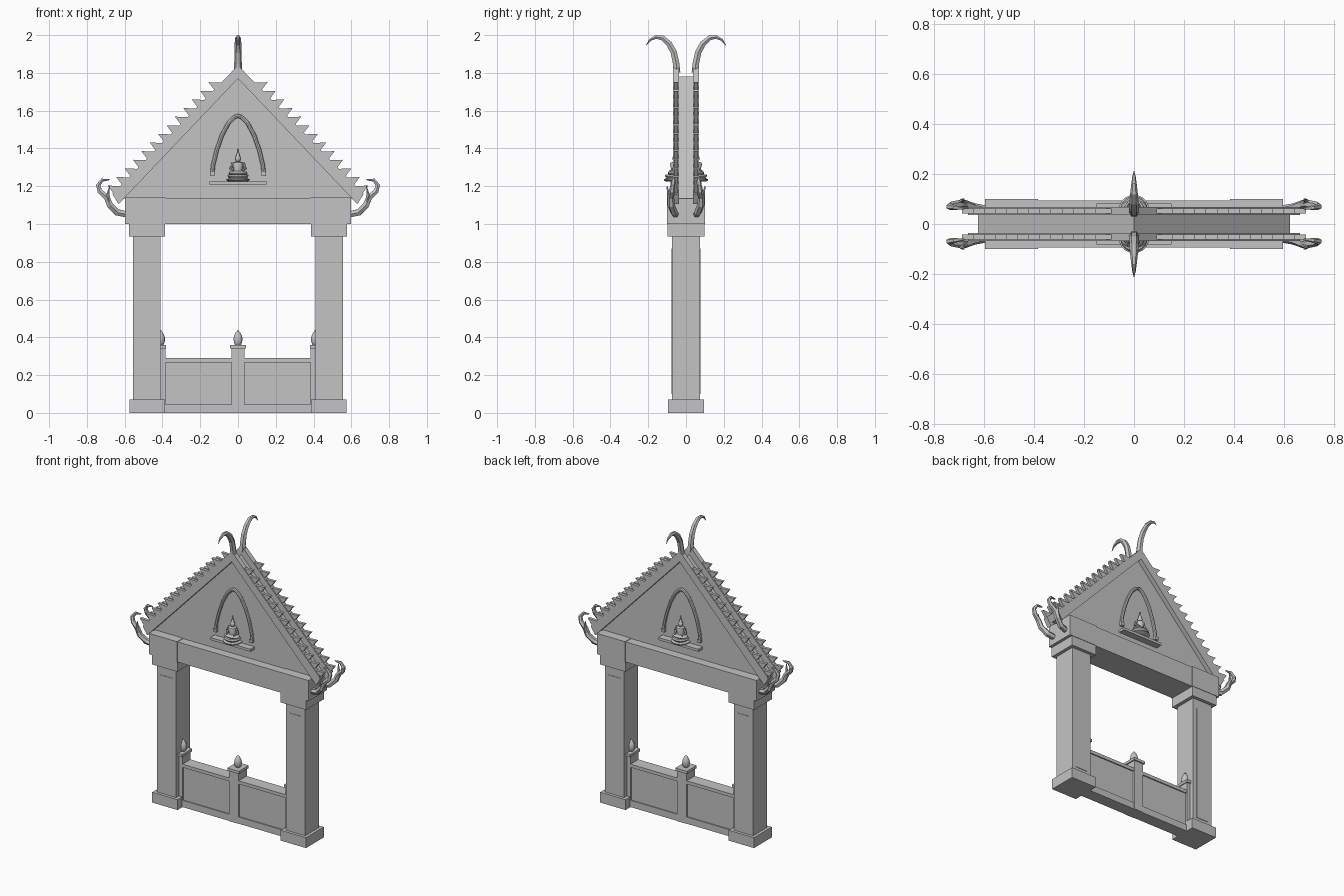
import bpy, bmesh, math
from mathutils import Vector

if "Cube" in bpy.data.objects:
    bpy.data.objects.remove(bpy.data.objects["Cube"])

stone = bpy.data.materials.new("grey stone")
stone.use_nodes = True
GREY = (0.55, 0.55, 0.55, 1)
stone.diffuse_color = GREY
stone.node_tree.nodes["Principled BSDF"].inputs["Base Color"].default_value = GREY


def finish(name, bm, smooth=False):
    bmesh.ops.recalc_face_normals(bm, faces=bm.faces[:])
    me = bpy.data.meshes.new(name)
    bm.to_mesh(me)
    bm.free()
    me.materials.append(stone)
    ob = bpy.data.objects.new(name, me)
    bpy.context.collection.objects.link(ob)
    if smooth:
        bpy.ops.object.select_all(action='DESELECT')
        ob.select_set(True)
        bpy.context.view_layer.objects.active = ob
        bpy.ops.object.shade_smooth_by_angle(angle=math.radians(40))
    return ob


def prism(name, outline, y0, y1):
    """Extrude an x-z outline between two depths."""
    bm = bmesh.new()
    face = bm.faces.new([bm.verts.new((x, y0, z)) for x, z in outline])
    new = bmesh.ops.extrude_face_region(bm, geom=[face])["geom"]
    bmesh.ops.translate(bm, vec=(0, y1 - y0, 0),
                        verts=[v for v in new if isinstance(v, bmesh.types.BMVert)])
    return finish(name, bm)


def box(name, x0, x1, z0, z1, depth, y=0):
    return prism(name, [(x0, z0), (x1, z0), (x1, z1), (x0, z1)], y - depth, y + depth)


def lathe(name, profile, x, y, z, sides=16, smooth=True):
    """Spin (radius, height) pairs around a vertical axis."""
    bm = bmesh.new()
    vs = [bm.verts.new((r, 0, h)) for r, h in profile]
    es = [bm.edges.new(p) for p in zip(vs, vs[1:])]
    bmesh.ops.spin(bm, geom=vs + es, cent=(0, 0, 0), axis=(0, 0, 1),
                   angle=math.tau, steps=sides)
    bmesh.ops.remove_doubles(bm, verts=bm.verts[:], dist=0.0001)
    bmesh.ops.translate(bm, vec=(x, y, z), verts=bm.verts[:])
    return finish(name, bm, smooth)


def sweep(name, path, radii, normal, sides=6):
    """Tapered tube along a path; normal is the side direction."""
    bm = bmesh.new()
    pts, n = [Vector(p) for p in path], Vector(normal)
    rings = []
    for i, p in enumerate(pts):
        t = (pts[min(i + 1, len(pts) - 1)] - pts[max(i - 1, 0)]).normalized()
        b = t.cross(n).normalized()
        side = b.cross(t)
        rings.append([bm.verts.new(p + radii[i] * (side * math.cos(a) + b * math.sin(a)))
                      for a in [math.tau * k / sides for k in range(sides)]])
    for r, s in zip(rings, rings[1:]):
        for k in range(sides):
            j = (k + 1) % sides
            bm.faces.new((r[k], r[j], s[j], s[k]))
    bm.faces.new(rings[0])
    bm.faces.new(rings[-1])
    return finish(name, bm)


def ball(name, centre, size):
    bm = bmesh.new()
    bmesh.ops.create_uvsphere(bm, u_segments=14, v_segments=8, radius=1)
    bmesh.ops.scale(bm, vec=size, verts=bm.verts[:])
    bmesh.ops.translate(bm, vec=centre, verts=bm.verts[:])
    return finish(name, bm, True)


def rake(x):
    return 1.84 - 1.025 * x


BUD = [(0, -0.01), (0.016, 0), (0.02, 0.01), (0.024, 0.025), (0.022, 0.045),
       (0.012, 0.065), (0, 0.08)]

# Lintel and low wall
box("lintel", -0.39, 0.39, 1.0, 1.137, 0.095)
box("low_wall", -0.42, 0.42, 0, 0.28, 0.034)
box("wall_coping", -0.42, 0.42, 0.268, 0.29, 0.042)
box("wall_plinth", -0.42, 0.42, 0, 0.045, 0.042)
box("middle_post", -0.035, 0.035, 0, 0.35, 0.045)
box("middle_post_cap", -0.043, 0.043, 0.342, 0.36, 0.053)
lathe("middle_post_bud", BUD, 0, 0, 0.36)

# Gable wall
prism("gable_wall", [(-0.625, 1.135), (0.625, 1.135), (0, 1.78)], -0.037, 0.037)

for sx, side in ((1, "left"), (-1, "right")):
    def xbox(name, x0, x1, *rest, **kw):
        box(side + "_" + name, sx * x0, sx * x1, *rest, **kw)

    # Column with base, capital and lintel block
    xbox("column", 0.41, 0.555, 0, 1.0, 0.075)
    xbox("column_base", 0.386, 0.575, 0, 0.07, 0.095)
    xbox("column_capital", 0.386, 0.577, 0.935, 1.0, 0.097)
    xbox("lintel_block", 0.385, 0.597, 1.0, 1.14, 0.1)
    xbox("end_post", 0.385, 0.45, 0, 0.35, 0.045)
    xbox("end_post_cap", 0.38, 0.46, 0.342, 0.36, 0.053)
    lathe(side + "_end_post_bud", BUD, sx * 0.41, 0, 0.36)

    for sy, face in ((-1, "front"), (1, "back")):
        tag = face + "_" + side + "_"
        xbox(face + "_column_panel", 0.437, 0.528, 0.1, 0.87, 0.002, y=sy * 0.076)

        # Sloping edge board with its row of teeth
        prism(tag + "rake_board",
              [(0, 1.84), (sx * 0.665, rake(0.665)), (sx * 0.632, 1.105), (0, 1.77)],
              sy * 0.036, sy * 0.068)
        for i in range(13):
            x = 0.09 + 0.0445 * i
            prism(tag + "tooth_%d" % (i + 1),
                  [(sx * (x - 0.01), rake(x)), (sx * (x + 0.066), rake(x) + 0.003),
                   (sx * (x + 0.036), rake(x + 0.036)), (sx * x, rake(x) - 0.03)],
                  sy * 0.043, sy * 0.063)

        # Curled eave ornament
        curl = [(0.585, 0.055, 1.05), (0.64, 0.063, 1.062), (0.678, 0.078, 1.1),
                (0.695, 0.08, 1.14), (0.732, 0.075, 1.175), (0.74, 0.07, 1.205),
                (0.72, 0.066, 1.232), (0.68, 0.062, 1.235)]
        sweep(tag + "eave_curl", [(sx * x, sy * y, z) for x, y, z in curl],
              [0.018, 0.02, 0.019, 0.017, 0.015, 0.013, 0.01, 0.003], (0, 1, 0))
        spur = [(0.675, 0.078, 1.1), (0.69, 0.092, 1.15), (0.68, 0.1, 1.2)]
        sweep(tag + "eave_spur", [(sx * x, sy * y, z) for x, y, z in spur],
              [0.012, 0.01, 0.002], (0, 1, 0))

for sy, face in ((-1, "front"), (1, "back")):
    # Horn rising from the ridge
    horn = [(0.048, 1.8), (0.052, 1.85), (0.065, 1.91), (0.09, 1.955),
            (0.125, 1.985), (0.16, 1.99), (0.19, 1.975), (0.212, 1.945)]
    sweep(face + "_ridge_horn", [(0, sy * y, z) for y, z in horn],
          [0.021, 0.02, 0.019, 0.018, 0.015, 0.011, 0.007, 0.001], (1, 0, 0))

    # Pointed arch
    half = [(0.137, 1.255), (0.132, 1.31), (0.113, 1.39), (0.085, 1.47),
            (0.05, 1.535), (0.02, 1.565)]
    arch = half + [(0, 1.573)] + [(-x, z) for x, z in reversed(half)]
    sweep(face + "_niche_arch", [(x, sy * 0.042, z) for x, z in arch],
          [0.011] * len(arch), (0, 1, 0), 8)
    for sx in (-1, 1):
        box(face + "_arch_foot", sx * 0.124, sx * 0.147, 1.255, 1.275, 0.012, y=sy * 0.045)

    # Shelf and seated figure
    box(face + "_niche_shelf", -0.15, 0.15, 1.208, 1.225, 0.024, y=sy * 0.058)
    y = sy * 0.057
    lathe(face + "_lotus_seat",
          [(0, 0), (0.05, 0), (0.06, 0.007), (0.06, 0.012), (0.046, 0.018),
           (0.055, 0.03), (0.05, 0.038), (0, 0.038)], 0, y, 1.225, 20)
    ball(face + "_figure_legs", (0, y + sy * 0.005, 1.27), (0.052, 0.034, 0.014))
    lathe(face + "_figure_torso",
          [(0, 0), (0.026, 0), (0.022, 0.02), (0.029, 0.046), (0.025, 0.055),
           (0.009, 0.06), (0.008, 0.068), (0, 0.068)], 0, y, 1.27, 14)
    ball(face + "_figure_head", (0, y, 1.346), (0.015, 0.015, 0.018))
    lathe(face + "_figure_crown", [(0.011, 0), (0.008, 0.015), (0.004, 0.022), (0, 0.05)],
          0, y, 1.357, 10)
    for sx in (-1, 1):
        sweep(face + "_figure_arm",
              [(sx * 0.026, y, 1.322), (sx * 0.039, y, 1.295),
               (sx * 0.025, y + sy * 0.026, 1.28)],
              [0.009, 0.008, 0.006], (0, 1, 0.3))
